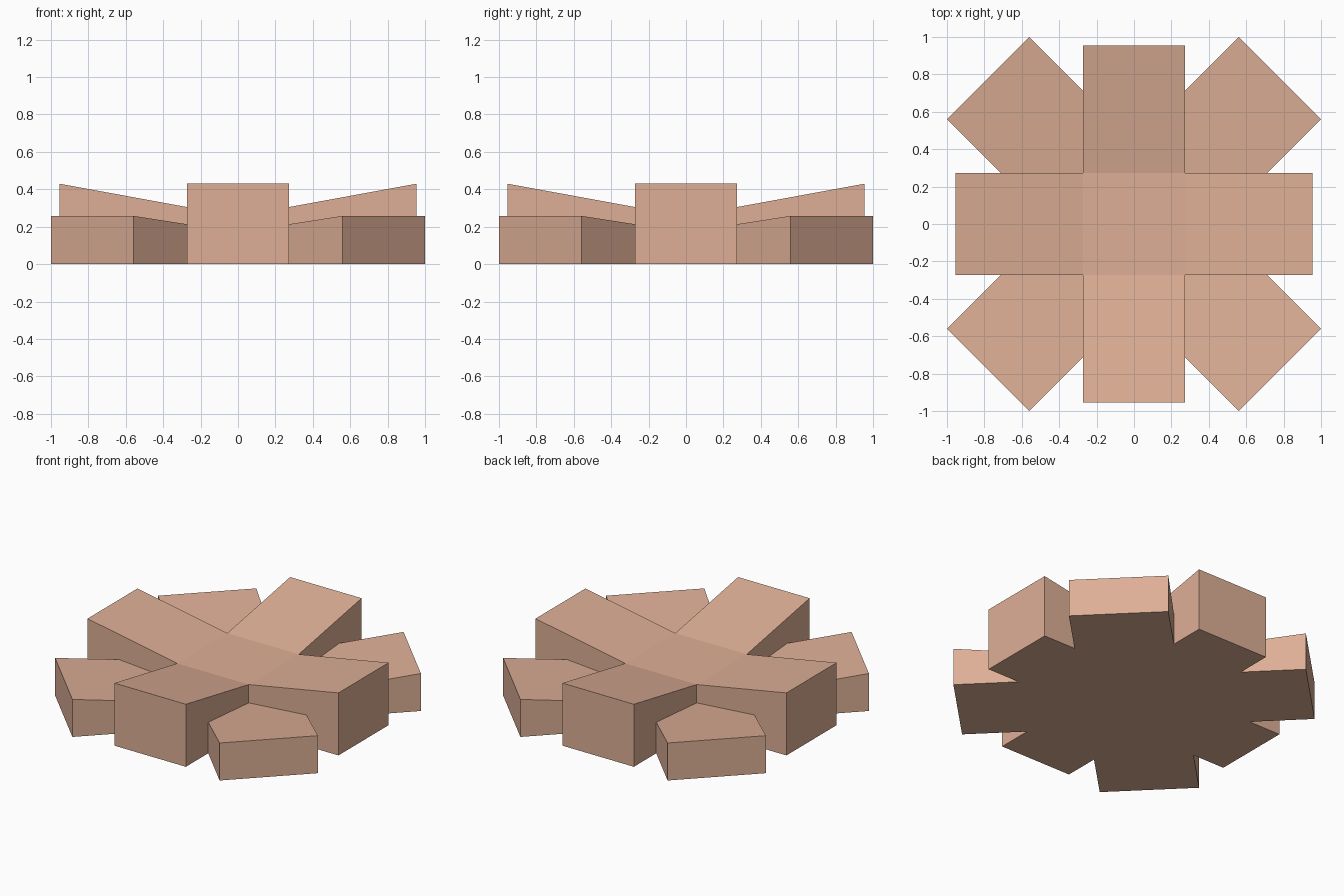
import bpy, bmesh, math
from mathutils import Matrix

if "Cube" in bpy.data.objects:
    bpy.data.objects.remove(bpy.data.objects["Cube"])

mat = bpy.data.materials.new("clay tan")
mat.diffuse_color = (0.73, 0.43, 0.305, 1)
mat.use_nodes = True
mat.node_tree.nodes["Principled BSDF"].inputs["Base Color"].default_value = mat.diffuse_color

W = 0.272      # half width of the straight arms
R = 0.955      # reach of the straight arms
S = math.sqrt(2)


def prism(name, outline, height, turn=0):
    """Flat-bottomed prism whose top follows height(x, y), turned about z."""
    bm = bmesh.new()
    low = [bm.verts.new((x, y, 0)) for x, y in outline]
    high = [bm.verts.new((x, y, height(x, y))) for x, y in outline]
    bm.faces.new(low[::-1])
    bm.faces.new(high)
    n = len(outline)
    for i in range(n):
        j = (i + 1) % n
        bm.faces.new((low[i], low[j], high[j], high[i]))
    bm.transform(Matrix.Rotation(turn, 4, 'Z'))
    me = bpy.data.meshes.new(name)
    bm.to_mesh(me)
    bm.free()
    me.materials.append(mat)
    ob = bpy.data.objects.new(name, me)
    bpy.context.collection.objects.link(ob)


# straight arms rise outwards, diagonal arms are lower and rise more gently
def straight_top(x, y):
    return 0.305 + (x - W) * 0.125 / (R - W)


def diagonal_top(x, y):
    return 0.258 - 0.11 * (1.56 - x - y) / S


# flat centre
prism("centre_block", [(-W, -W), (W, -W), (W, W), (-W, W)], lambda x, y: 0.305)

for k in range(4):
    a = k * math.pi / 2
    prism(f"straight_arm_{k + 1}", [(W, -W), (R, -W), (R, W), (W, W)], straight_top, a)
    prism(f"diagonal_arm_{k + 1}",
          [(W, W), (0.44 + W, W), (1, 0.56), (0.56, 1), (W, 0.44 + W)], diagonal_top, a)
